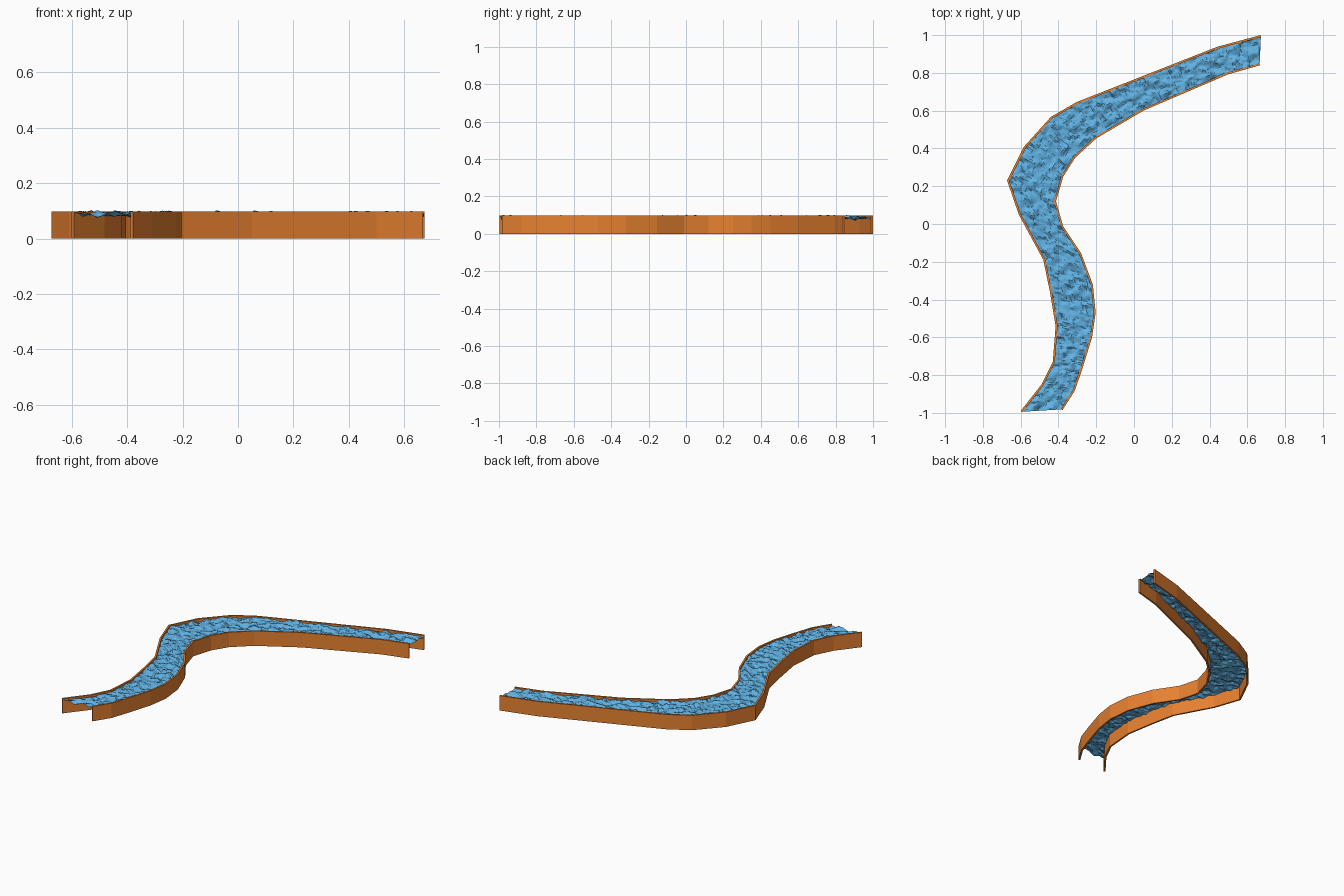
import bpy
from mathutils import Vector, noise

if "Cube" in bpy.data.objects:
    bpy.data.objects.remove(bpy.data.objects["Cube"])

H, T = 0.098, 0.011   # wall height and thickness

LEFT = [Vector(p) for p in [
    (-.60, -.99), (-.49, -.85), (-.43, -.73), (-.415, -.54), (-.445, -.36),
    (-.48, -.19), (-.61, .05), (-.672, .23), (-.582, .41), (-.44, .567),
    (-.305, .645), (.44, .938), (.67, 1.0)]]
RIGHT = [Vector(p) for p in [
    (-.378, -.985), (-.312, -.88), (-.27, -.755), (-.222, -.60), (-.203, -.47),
    (-.218, -.32), (-.28, -.155), (-.375, -.012), (-.413, .12), (-.375, .25),
    (-.312, .35), (-.20, .453), (.05, .60), (.50, .793), (.667, .84)]]


def material(name, color):
    m = bpy.data.materials.new(name)
    m.diffuse_color = color
    m.use_nodes = True
    m.node_tree.nodes["Principled BSDF"].inputs["Base Color"].default_value = m.diffuse_color
    return m


def add_mesh(name, verts, faces, mat):
    me = bpy.data.meshes.new(name)
    me.from_pydata(verts, [], faces)
    me.materials.append(mat)
    ob = bpy.data.objects.new(name, me)
    bpy.context.collection.objects.link(ob)
    return ob


def offset(path, d):
    """Mitred offset of a polyline (positive d = to the right of travel)."""
    out = []
    for i, p in enumerate(path):
        a = (p - path[i - 1]).normalized() if i else None
        b = (path[i + 1] - p).normalized() if i < len(path) - 1 else None
        a, b = a or b, b or a
        n1, n2 = Vector((a.y, -a.x)), Vector((b.y, -b.x))
        m = (n1 + n2).normalized()
        out.append(p + m * d / m.dot(n1))
    return out


def wall(name, path, d, mat):
    inner = offset(path, d)
    verts, faces = [], []
    for o, i in zip(path, inner):
        verts += [(*o, 0), (*o, H), (*i, H), (*i, 0)]
    for k in range(len(path) - 1):
        for j in range(4):
            a, b = 4 * k + j, 4 * k + (j + 1) % 4
            f = (a, b, b + 4, a + 4)
            faces.append(f if d > 0 else f[::-1])
    e = len(verts) - 4
    caps = [(3, 2, 1, 0), (e, e + 1, e + 2, e + 3)]
    faces += caps if d > 0 else [c[::-1] for c in caps]
    add_mesh(name, verts, faces, mat)


def sample(path, t):
    """Point at fraction t of the polyline length."""
    lens = [(b - a).length for a, b in zip(path, path[1:])]
    s = t * sum(lens)
    for k, l in enumerate(lens):
        if s <= l or k == len(lens) - 1:
            return path[k].lerp(path[k + 1], min(s / l, 1))
        s -= l


# two river banks
brick = material("bank_orange", (0.80, 0.22, 0.03, 1))
wall("left_bank", LEFT, T, brick)
wall("right_bank", RIGHT, -T, brick)

# choppy water sheet, open underneath
water = material("water_blue", (0.12, 0.45, 0.78, 1))
NU, NV = 240, 22
wl, wr = offset(LEFT, T * .6), offset(RIGHT, -T * .6)
verts, faces = [], []
for i in range(NU + 1):
    a, b = sample(wl, i / NU), sample(wr, i / NU)
    for j in range(NV + 1):
        p = a.lerp(b, j / NV).to_3d()
        q = Vector((p.x * 22, p.y * 26, 0))
        n = noise.noise(q) + .5 * noise.noise(q * 2.1 + Vector((7, 3, 1)))
        z = .088 + .016 * n
        # sideways push sharpens the crests
        if 0 < j < NV and 0 < i < NU:
            p += noise.noise_vector(q * 1.2 + Vector((0, 0, 5))) * .007
        verts.append((p.x, p.y, max(.07, min(.106, z))))
W = NV + 1
for i in range(NU):
    for j in range(NV):
        a = i * W + j
        faces.append((a, a + 1, a + W + 1, a + W))
add_mesh("water_surface", verts, faces, water)
